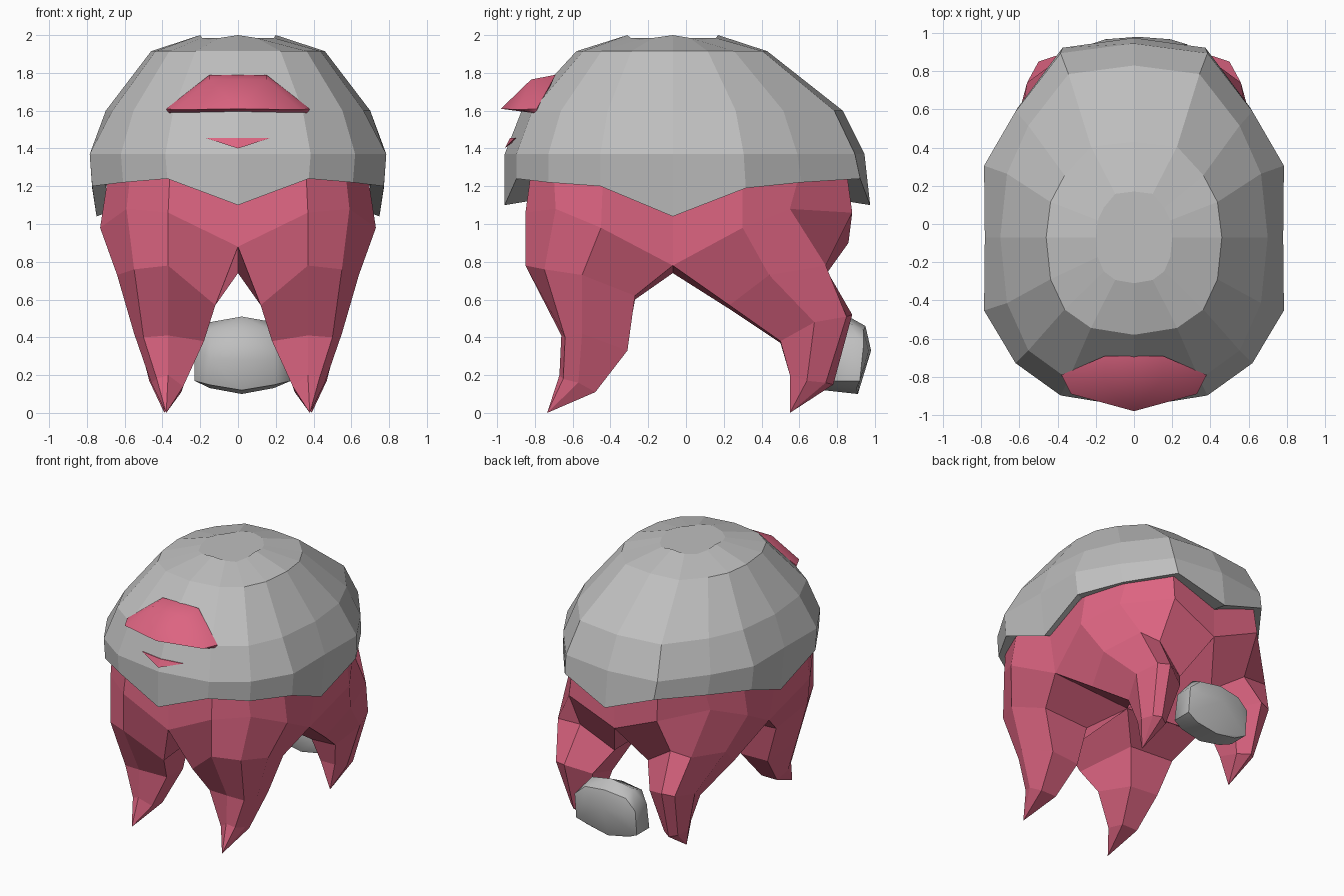
import bpy, bmesh, math

if "Cube" in bpy.data.objects:
    bpy.data.objects.remove(bpy.data.objects["Cube"])


def material(name, rgb):
    m = bpy.data.materials.new(name)
    m.diffuse_color = (*rgb, 1)
    m.use_nodes = True
    m.node_tree.nodes["Principled BSDF"].inputs["Base Color"].default_value = m.diffuse_color
    return m


GREY = material("shell grey", (0.52, 0.52, 0.52))
PINK = material("leg pink", (0.72, 0.128, 0.22))


def finish(bm, name, mat):
    bmesh.ops.remove_doubles(bm, verts=bm.verts, dist=0.0005)
    bmesh.ops.recalc_face_normals(bm, faces=bm.faces)
    me = bpy.data.meshes.new(name)
    bm.to_mesh(me)
    bm.free()
    me.materials.append(mat)
    ob = bpy.data.objects.new(name, me)
    bpy.context.collection.objects.link(ob)
    return ob


def smooth(ob, degrees):
    bpy.ops.object.select_all(action='DESELECT')
    ob.select_set(True)
    bpy.context.view_layer.objects.active = ob
    bpy.ops.object.shade_smooth_by_angle(angle=math.radians(degrees))


def loft(bm, rings, cap_start=False):
    """Bridge closed rings of points with quads."""
    loops = [[bm.verts.new(p) for p in r] for r in rings]
    n = len(loops[0])
    for a, b in zip(loops, loops[1:]):
        for i in range(n):
            j = (i + 1) % n
            bm.faces.new((a[i], a[j], b[j], b[i]))
    if cap_start:
        bm.faces.new(loops[0])
    return loops


def hull(name, pts, mat):
    bm = bmesh.new()
    for p in pts:
        bm.verts.new(p)
    res = bmesh.ops.convex_hull(bm, input=bm.verts)
    junk = [g for g in res["geom_interior"] if isinstance(g, bmesh.types.BMVert)]
    bmesh.ops.delete(bm, geom=junk, context='VERTS')
    bmesh.ops.dissolve_limit(bm, angle_limit=0.02, verts=bm.verts, edges=bm.edges)
    return finish(bm, name, mat)


def mirrored(pts):
    return pts + [(-x, y, z) for x, y, z in pts if x > 0]


# Shell: sixteen-sided egg-shaped rings with a wavy rim and a narrow inner lip
CY = -0.07
FX = [0, 0.49, 0.79, 0.95, 1, 0.95, 0.79, 0.49, 0]
FX_LOW = [0, 0.49, 0.79, 1, 0.995, 1, 0.79, 0.49, 0]
FX_RIM = [0, 0.48, 0.78, 0.99, 0.96, 0.99, 0.78, 0.48, 0]
FY = [-1, -0.93, -0.74, -0.43, 0, 0.37, 0.65, 0.95, 1]
TOP_Z = [2.0, 1.985, 1.975, 1.985, 2.0, 1.985, 1.975, 1.985, 2.0]
RIM_Z = [1.10, 1.24, 1.22, 1.20, 1.04, 1.19, 1.22, 1.24, 1.10]


def shell_ring(rx, front, back, z, xs=FX):
    half = []
    for i, (fx, fy) in enumerate(zip(xs, FY)):
        height = z[i] if isinstance(z, list) else z
        half.append((rx * fx, CY + fy * (front if fy < 0 else back), height))
    return half + [(-x, y, h) for x, y, h in half[-2:0:-1]]


shell = bmesh.new()
loft(shell, [
    shell_ring(0.20, 0.24, 0.24, TOP_Z),
    shell_ring(0.46, 0.51, 0.50, 1.915),
    shell_ring(0.70, 0.80, 0.90, 1.60),
    shell_ring(0.785, 0.89, 1.015, 1.37, FX_LOW),
    shell_ring(0.78, 0.89, 1.045, RIM_Z, FX_RIM),
    shell_ring(0.70, 0.77, 0.92, [z + 0.02 for z in RIM_Z], FX_LOW),
], cap_start=True)
finish(shell, "shell", GREY)

# Legs: each corner is lofted from the body down to a pointed toe
FRONT = [
    [(0, -.83, 1.14), (.36, -.82, 1.28), (.57, -.70, 1.26), (.69, -.44, 1.24), (.70, CY, 1.08), (0, CY, 1.08)],
    [(0, -.84, .88), (.37, -.85, 1.06), (.59, -.69, 1.08), (.73, -.45, .98), (.65, CY, .78), (0, CY, .74)],
    [(.12, -.72, .57), (.37, -.85, .78), (.55, -.75, .76), (.64, -.55, .73), (.57, -.27, .62), (.20, -.27, .60)],
    [(.18, -.60, .38), (.37, -.66, .41), (.50, -.64, .40), (.55, -.55, .42), (.47, -.31, .33), (.24, -.32, .32)],
    [(.29, -.62, .14), (.37, -.67, .20), (.43, -.65, .18), (.46, -.57, .16), (.43, -.48, .11), (.30, -.48, .11)],
]
BACK = [
    [(0, .86, 1.14), (.36, .85, 1.28), (.57, .60, 1.26), (.69, .30, 1.23), (.70, CY, 1.08), (0, CY, 1.08)],
    [(0, .86, .90), (.37, .88, 1.06), (.59, .55, 1.08), (.73, .30, .98), (.65, CY, .78), (0, CY, .74)],
    [(.14, .66, .62), (.38, .73, .78), (.56, .74, .78), (.64, .44, .73), (.57, .23, .57), (.24, .23, .55)],
    [(.24, .78, .46), (.41, .88, .52), (.50, .85, .51), (.55, .68, .48), (.47, .50, .38), (.27, .50, .37)],
    [(.32, .72, .15), (.40, .78, .15), (.45, .74, .16), (.47, .64, .17), (.43, .55, .20), (.31, .55, .20)],
]


def leg(name, rings, toe, side):
    bm = bmesh.new()
    loops = loft(bm, [[(x * side, y, z) for x, y, z in r] for r in rings])
    tip = bm.verts.new((toe[0] * side, toe[1], toe[2]))
    end = loops[-1]
    for i in range(len(end)):
        bm.faces.new((end[i], end[(i + 1) % len(end)], tip))
    # drop the hidden walls where neighbouring corners of the body meet
    inner = [f for f in bm.faces
             if all(v in loops[0] + loops[1] for v in f.verts)
             and loops[0][5] in f.verts]
    bmesh.ops.recalc_face_normals(bm, faces=bm.faces)
    bmesh.ops.delete(bm, geom=inner, context='FACES')
    finish(bm, name, PINK)


for label, s in (("right", 1), ("left", -1)):
    leg("front_leg_" + label, FRONT, (.38, -.735, 0), s)
    leg("back_leg_" + label, BACK, (.39, .55, 0), s)

# Brow visor and small mouth plate
visor = hull("visor", mirrored([
    (.15, -.69, 1.79), (.15, -.82, 1.765), (.38, -.79, 1.61), (.33, -.89, 1.605),
    (0, -.98, 1.61), (0, -.80, 1.60), (.37, -.79, 1.585)]), PINK)
smooth(visor, 65)
hull("mouth", mirrored([
    (.17, -.907, 1.455), (.16, -.89, 1.455), (0, -.960, 1.40), (0, -.932, 1.455),
    (0, -.92, 1.45)]), PINK)

# Tail pod: faceted lump between the back legs
SECTION = [(.74, .45), (.86, .51), (.95, .46), (.98, .33), (.91, .10), (.73, .12), (.68, .28)]
pod = [(.02, y, z) for y, z in SECTION]
for x in (-.15, .19):
    pod += [(x, .82 + (y - .82) * .92, .31 + (z - .31) * .85) for y, z in SECTION]
for x in (-.23, .28):
    pod += [(x, .80, .36), (x, .94, .36), (x, .92, .17), (x, .77, .17)]
smooth(hull("tail_pod", pod, GREY), 45)
